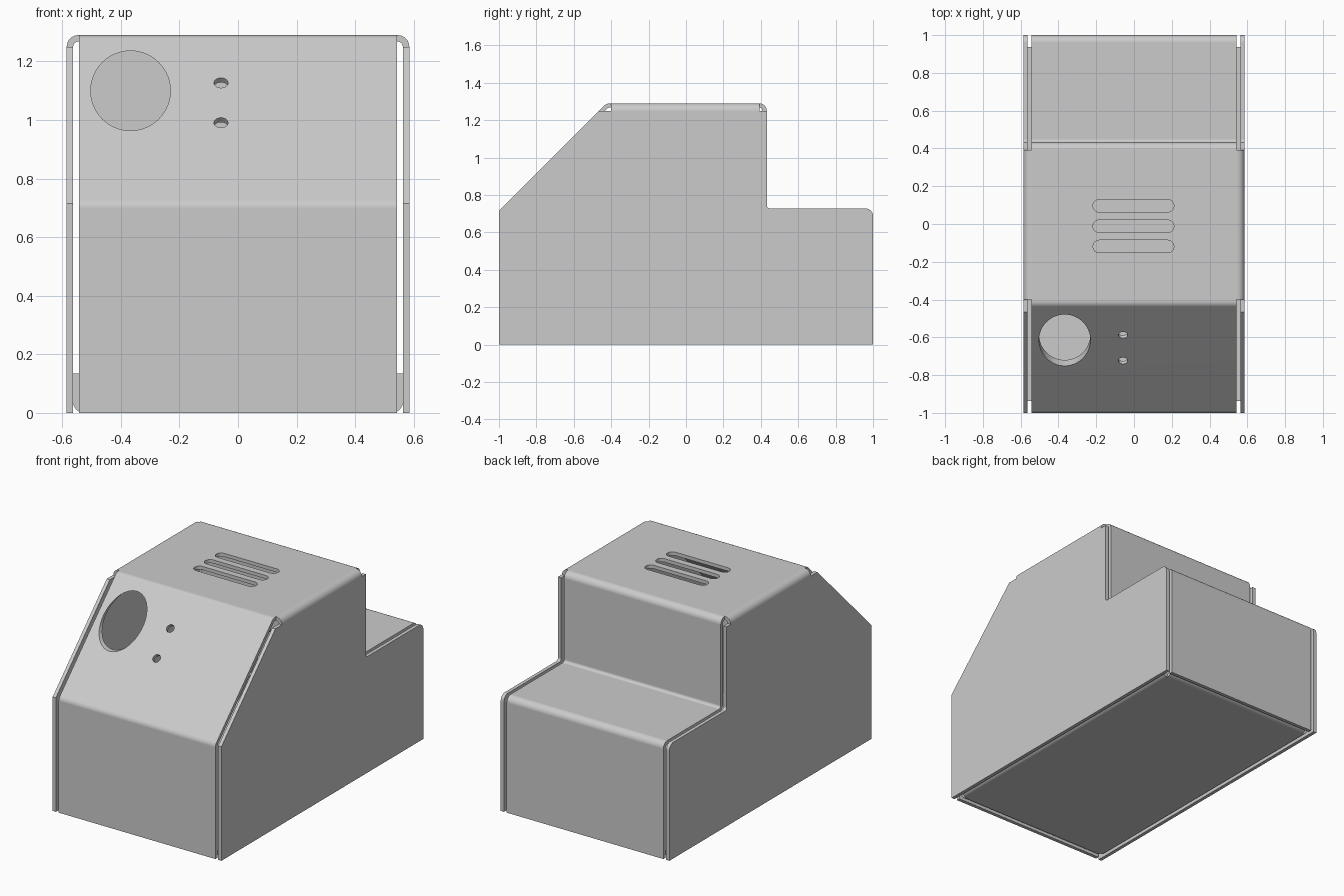
import bpy, bmesh, math
from mathutils import Vector

if "Cube" in bpy.data.objects:
    bpy.data.objects.remove(bpy.data.objects["Cube"])

T = 0.022      # sheet thickness
R = 0.04       # outside bend radius
RI = R - T     # inside bend radius


def fillet(corners, closed=False):
    """Corners are (u, v, radius); returns the outline with rounded bends."""
    out, n = [], len(corners)
    for i, (u, v, r) in enumerate(corners):
        p = Vector((u, v))
        if r == 0 or (not closed and i in (0, n - 1)):
            out.append(p)
            continue
        d0 = (Vector(corners[i - 1][:2]) - p).normalized()
        d1 = (Vector(corners[(i + 1) % n][:2]) - p).normalized()
        half = d0.angle(d1) / 2
        centre = p + (d0 + d1).normalized() * r / math.sin(half)
        a = p + d0 * r / math.tan(half) - centre
        b = p + d1 * r / math.tan(half) - centre
        turn = a.angle(b)
        steps = max(4, round(turn / math.radians(11)))
        for k in range(steps + 1):
            f = k / steps
            out.append(centre + (a * math.sin((1 - f) * turn)
                                 + b * math.sin(f * turn)) / math.sin(turn))
    # drop points that coincide with the one before
    return [p for i, p in enumerate(out) if i == 0 or (p - out[i - 1]).length > 1e-4]


def place(axis, p, w):
    return {'X': (w, p.x, p.y), 'Y': (p.x, w, p.y), 'Z': (p.x, p.y, w)}[axis]


def make(name, bm):
    bmesh.ops.recalc_face_normals(bm, faces=bm.faces)
    me = bpy.data.meshes.new(name)
    bm.to_mesh(me)
    bm.free()
    ob = bpy.data.objects.new(name, me)
    bpy.context.collection.objects.link(ob)
    return ob


def plate(name, corners, axis, lo, hi):
    """Flat plate or prism from a closed outline."""
    bm = bmesh.new()
    pts = fillet(corners, True)
    a, b = ([bm.verts.new(place(axis, p, w)) for p in pts] for w in (lo, hi))
    bm.faces.new(a)
    bm.faces.new(b)
    for i in range(len(pts)):
        j = (i + 1) % len(pts)
        bm.faces.new((a[i], a[j], b[j], b[i]))
    return make(name, bm)


def sheet(name, corners, axis, lo, hi, side):
    """Bent sheet; side is +1 when the metal lies left of the path, -1 right."""
    pts = fillet(corners)
    inner = []
    for i, p in enumerate(pts):
        d0 = (p - pts[i - 1]).normalized() if i else (pts[1] - p).normalized()
        d1 = (pts[i + 1] - p).normalized() if i < len(pts) - 1 else d0
        m = (d0 + d1).normalized()
        inner.append(p + Vector((-m.y, m.x)) * (side * T / m.dot(d0)))
    bm = bmesh.new()
    rings = [[bm.verts.new(place(axis, q, w)) for q, w in
              ((p, lo), (p, hi), (s, hi), (s, lo))] for p, s in zip(pts, inner)]
    for r0, r1 in zip(rings, rings[1:]):
        for k in range(4):
            j = (k + 1) % 4
            bm.faces.new((r0[k], r0[j], r1[j], r1[k]))
    bm.faces.new(rings[0])
    bm.faces.new(rings[-1])
    return make(name, bm)


def activate(ob):
    bpy.ops.object.select_all(action='DESELECT')
    ob.select_set(True)
    bpy.context.view_layer.objects.active = ob


def mirror(ob, axis):
    m = ob.modifiers.new("mirror", 'MIRROR')
    m.use_axis = [axis == k for k in range(3)]
    activate(ob)
    bpy.ops.object.modifier_apply(modifier=m.name)


def cylinder(r, depth, loc, tilt):
    bpy.ops.mesh.primitive_cylinder_add(vertices=64, radius=r, depth=depth,
                                        location=loc, rotation=(tilt, 0, 0))
    return bpy.context.object


# folded cover: front, sloped panel, top, step and back in one strip
cover = sheet("folded_cover", [(-1, 0, 0), (-1, 0.715, R), (-0.425, 1.29, R),
                               (0.432, 1.29, R), (0.432, 0.728, RI),
                               (1, 0.728, R), (1, 0, 0)], 'X', -0.543, 0.543, -1)

# openings: dial hole, two small holes on the slope, three vent slots
cutters = [cylinder(0.136, 0.5, (-0.367, -0.615, 1.1), math.pi / 2)]
for z in (1.127, 0.991):
    cutters.append(cylinder(0.024, 0.2, (-0.058, z - 1.715, z), math.pi / 4))
for y in (0.096, -0.012, -0.119):
    x0, x1, h, r = -0.217, 0.211, 0.033, 0.0325
    cutters.append(plate("slot_cutter", [(x0, y - h, r), (x1, y - h, r),
                                         (x1, y + h, r), (x0, y + h, r)], 'Z', 1.2, 1.4))
for c in cutters:
    c.hide_render = True
    m = cover.modifiers.new("cut", 'BOOLEAN')
    m.object, m.solver = c, 'EXACT'
    activate(cover)
    bpy.ops.object.modifier_apply(modifier=m.name)
    bpy.data.objects.remove(c)

# side panels
sides = plate("side_panels", [(-1, 0, 0), (-1, 0.715, 0), (-0.465, 1.25, 0),
                              (0.432, 1.25, 0), (0.432, 0.728, RI),
                              (1, 0.728, R), (1, 0, 0)], 'X', 0.585 - T, 0.585)
mirror(sides, 0)

# rounded bends joining the top to the sides
bends = sheet("top_side_bends", [(0.543, 1.29, 0), (0.585, 1.29, R), (0.585, 1.25, 0)],
              'Y', -0.4, 0.392, -1)
mirror(bends, 0)

# floor tray with upturned flanges
floor = sheet("floor_tray", [(-0.564, 0.135, 0), (-0.564, 0, R), (0.564, 0, R),
                             (0.564, 0.135, 0)], 'Y', -0.938, 0.938, 1)
ends = sheet("floor_end_flanges", [(-0.977, 0.135, 0), (-0.977, 0, 0.038), (-0.938, 0, 0)],
             'X', -0.525, 0.525, 1)
mirror(ends, 1)

for ob in (cover, sides, bends, floor, ends):
    activate(ob)
    bpy.ops.object.shade_smooth_by_angle(angle=math.radians(30))
    w = ob.modifiers.new("weighted", 'WEIGHTED_NORMAL')
    w.keep_sharp = True
